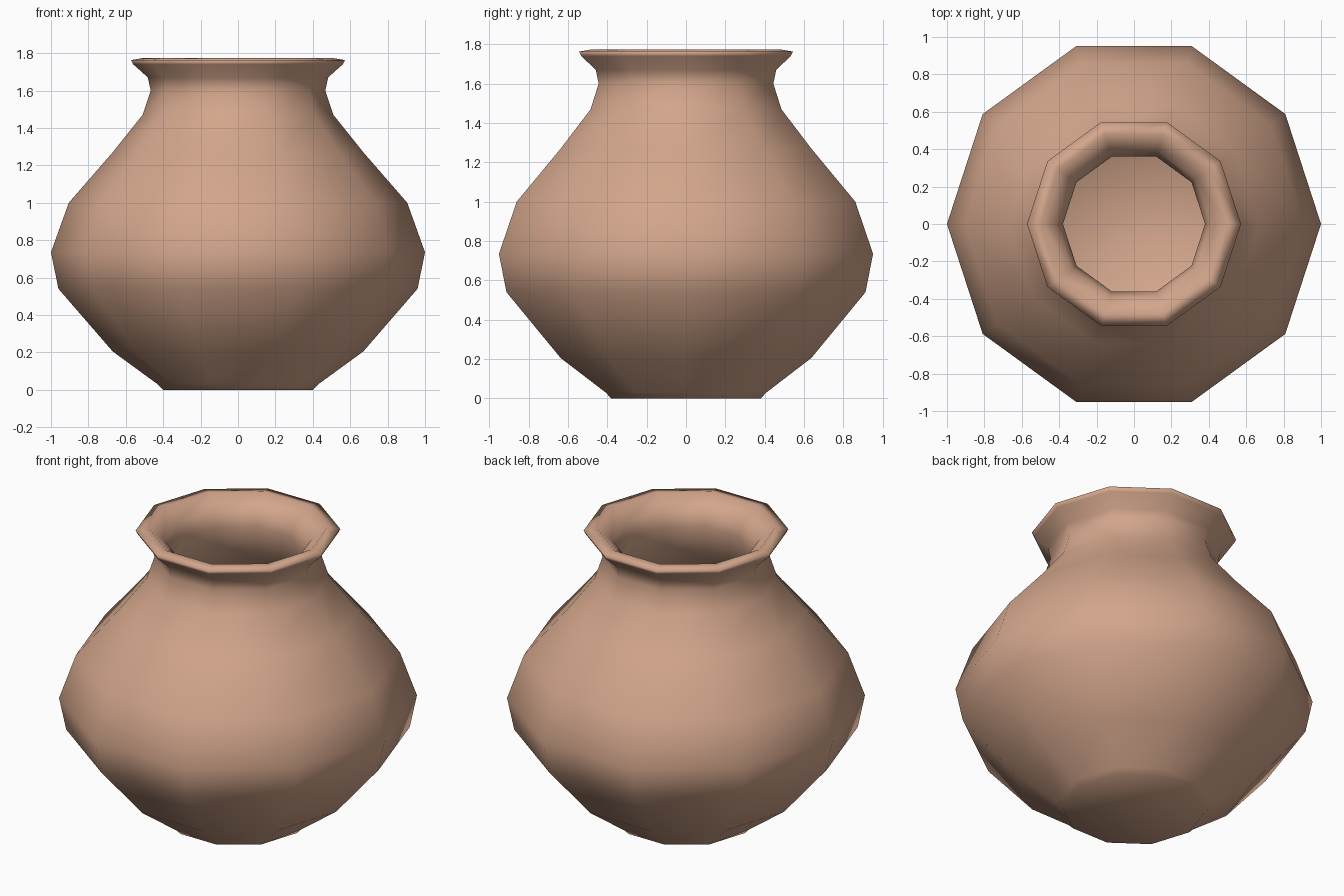
import bpy, bmesh, math

if "Cube" in bpy.data.objects:
    bpy.data.objects.remove(bpy.data.objects["Cube"])

SIDES = 10

# Profile (radius, height): outside wall upward, over the lip, down the inside wall
outer = [(0.40, 0.0), (0.43, 0.03), (0.67, 0.205), (0.96, 0.54), (1.0, 0.735),
         (0.905, 1.0), (0.67, 1.27), (0.51, 1.47), (0.467, 1.60), (0.482, 1.67),
         (0.56, 1.74)]
lip = [(0.572, 1.763), (0.50, 1.775), (0.41, 1.70)]
inner = [(0.38, 1.61), (0.43, 1.43), (0.60, 1.21), (0.82, 0.96), (0.91, 0.73),
         (0.875, 0.57), (0.61, 0.27), (0.36, 0.09)]

# Pot body: ten-sided lathe
bm = bmesh.new()
rings = [[bm.verts.new((r * math.cos(2 * math.pi * i / SIDES),
                        r * math.sin(2 * math.pi * i / SIDES), z))
          for i in range(SIDES)] for r, z in outer + lip + inner]
for a, b in zip(rings, rings[1:]):
    for i in range(SIDES):
        j = (i + 1) % SIDES
        bm.faces.new((a[i], a[j], b[j], b[i]))

# Base and inside floor
bm.faces.new(rings[0][::-1])
bm.faces.new(rings[-1])
bmesh.ops.recalc_face_normals(bm, faces=bm.faces)
for f in bm.faces:
    f.smooth = True

mesh = bpy.data.meshes.new("clay_pot")
bm.to_mesh(mesh)
bm.free()
pot = bpy.data.objects.new("clay_pot", mesh)
bpy.context.collection.objects.link(pot)

# Terracotta colour
clay = bpy.data.materials.new("clay")
clay.diffuse_color = (0.65, 0.38, 0.26, 1)
clay.use_nodes = True
clay.node_tree.nodes["Principled BSDF"].inputs["Base Color"].default_value = clay.diffuse_color
mesh.materials.append(clay)
